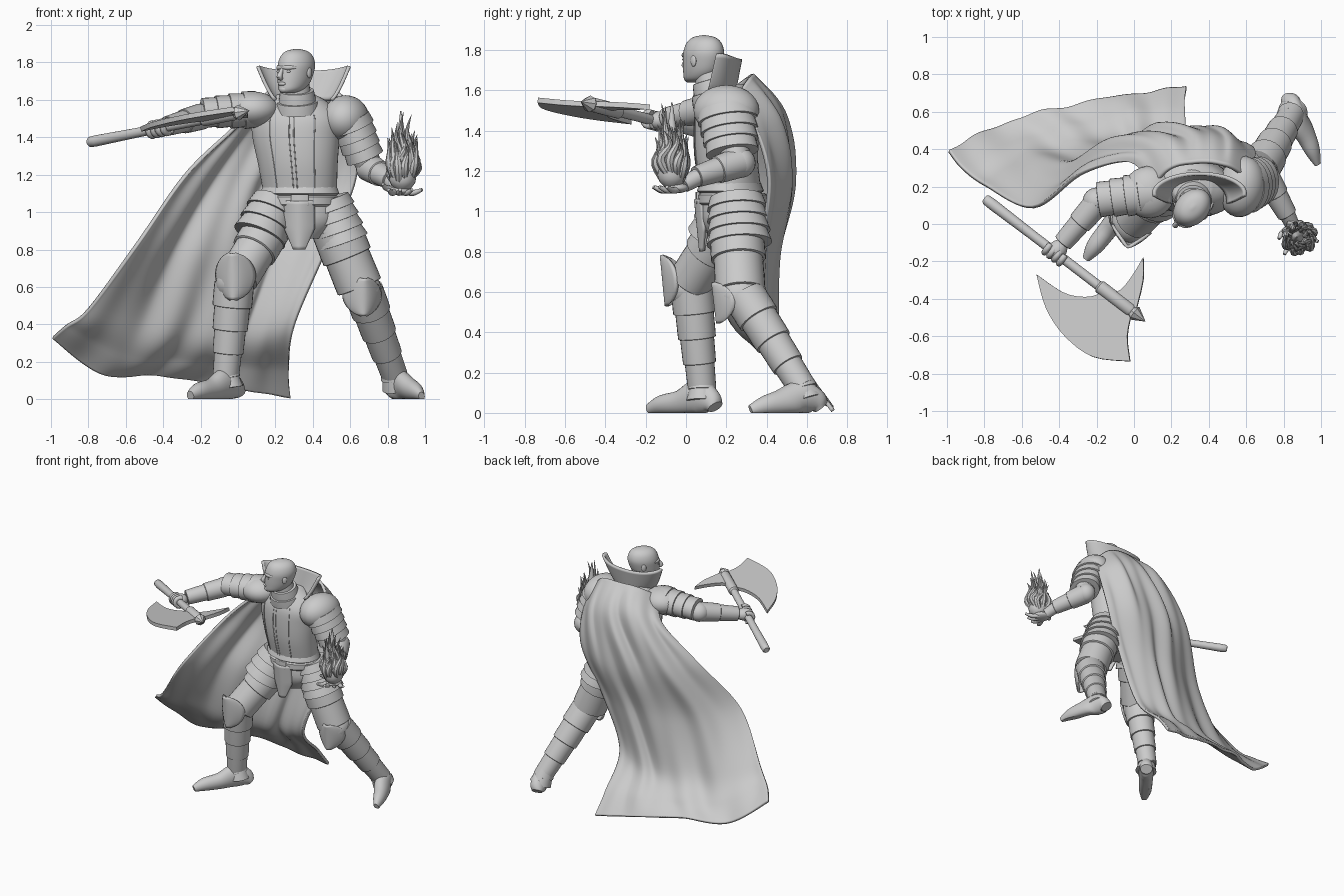
import bpy, bmesh, random
from math import sin, cos, pi, radians
from mathutils import Vector

if "Cube" in bpy.data.objects:
    bpy.data.objects.remove(bpy.data.objects["Cube"])
random.seed(4)

GREY = (0.6, 0.6, 0.6, 1)
clay = bpy.data.materials.new("plain_grey")
clay.use_nodes = True
clay.diffuse_color = GREY
clay.node_tree.nodes["Principled BSDF"].inputs["Base Color"].default_value = GREY
X, Z = Vector((1, 0, 0)), Vector((0, 0, 1))


def mesh(name, verts, faces, thick=0):
    data = bpy.data.meshes.new(name)
    data.from_pydata([(v[0], v[1], max(v[2], 0)) for v in verts], [], faces)
    bm = bmesh.new()
    bm.from_mesh(data)
    bmesh.ops.recalc_face_normals(bm, faces=bm.faces)
    bm.to_mesh(data)
    bm.free()
    obj = bpy.data.objects.new(name, data)
    bpy.context.collection.objects.link(obj)
    data.materials.append(clay)
    for other in bpy.context.selected_objects:
        other.select_set(False)
    obj.select_set(True)
    bpy.context.view_layer.objects.active = obj
    bpy.ops.object.shade_smooth_by_angle(angle=radians(38))
    if thick:
        mod = obj.modifiers.new("thickness", 'SOLIDIFY')
        mod.thickness, mod.offset = thick, 0
    return obj


def at(points, s):
    """Smooth curve through tuples, s from 0 to 1."""
    last = len(points) - 1
    i = min(int(s * last), last - 1)
    t = s * last - i
    p = [points[max(0, min(last, i + k))] for k in (-1, 0, 1, 2)]
    return [0.5 * (2 * b + (c - a) * t + (2*a - 5*b + 4*c - d) * t**2 + (3*b - a - 3*c + d) * t**3)
            for a, b, c, d in zip(*p)]


def resample(points, n):
    return [at(points, i / n) for i in range(n + 1)]


def tube(name, stations, ref=X, axis=None, seg=24):
    """Loft of ellipses; a station is x, y, z, radius and optional second radius."""
    verts, n = [], len(stations)
    for i, s in enumerate(stations):
        t = axis or Vector(stations[min(i + 1, n - 1)][:3]) - Vector(stations[max(i - 1, 0)][:3])
        t = t.normalized()
        side = (ref - t * ref.dot(t)).normalized()
        back = t.cross(side)
        for j in range(seg):
            a = 2 * pi * j / seg
            verts.append(Vector(s[:3]) + side * cos(a) * s[3] + back * sin(a) * s[-1])
    faces = [(i*seg + j, i*seg + (j+1) % seg, (i+1)*seg + (j+1) % seg, (i+1)*seg + j)
             for i in range(n - 1) for j in range(seg)]
    faces += [tuple(range(seg)), tuple(range((n - 1) * seg, n * seg))]
    return mesh(name, verts, faces)


def plated(name, a, b, ra, rb, bands, flat=1, ref=X):
    """Overlapping flared bands from a to b."""
    a, b, stations = Vector(a), Vector(b), []
    for i in range(bands):
        for step, swell in ((0, 0.95), (0.75, 1.03), (0.98, 1.05), (1, 1.0)):
            t = (i + step) / bands
            r = (ra + (rb - ra) * t) * swell
            stations.append((*a.lerp(b, t), r, r * flat))
    return tube(name, stations, ref, b - a, 28)


def ball(name, centre, size, yaw=0):
    rings = [(centre[0], centre[1], centre[2] - size[2] * cos(a), size[0] * sin(a), size[1] * sin(a))
             for a in [0.02 + (pi - 0.04) * i / 14 for i in range(15)]]
    return tube(name, rings, Vector((cos(yaw), sin(yaw), 0)), Z)


def sheet(name, fn, nu, nv, thick):
    verts = [fn(i / nu, j / nv) for j in range(nv + 1) for i in range(nu + 1)]
    w = nu + 1
    faces = [(j*w + i, j*w + i + 1, (j+1)*w + i + 1, (j+1)*w + i) for j in range(nv) for i in range(nu)]
    return mesh(name, verts, faces, thick)


def shield(name, centre, normal, w, h, depth, outline):
    n = Vector(normal).normalized()
    side = n.cross(Z).normalized()
    up = side.cross(n)

    def fn(u, v):
        u, v = 2 * u - 1, 2 * v - 1
        return (Vector(centre) + side * u * w * outline(v) + up * v * h
                - n * depth * (abs(u) ** 1.7 * outline(v)))
    return sheet(name, fn, 14, 14, 0.016)


# Torso, seams, belt
yaw = radians(-10)
turn = Vector((cos(yaw), sin(yaw), 0))
body = [(.33, .23, 1.04, .19, .15), (.33, .22, 1.12, .2, .15), (.32, .2, 1.26, .215, .155),
        (.31, .2, 1.4, .235, .16), (.31, .2, 1.5, .235, .15), (.31, .21, 1.58, .18, .125), (.31, .2, 1.63, .1, .09)]
tube("breastplate", resample(body, 24), turn, Z, 36)
for deg in (-120, -92, -86, -58):
    seam = []
    for x, y, z, rx, ry in resample(body, 24)[4:18]:
        p = Vector((x, y, z)) + turn * cos(radians(deg)) * rx + Z.cross(turn) * sin(radians(deg)) * ry
        seam.append((*p, .003))
    tube("breastplate_seam", seam, seg=8)
tube("breastplate_hem", [(.33, .22, 1.14, .2, .15), (.33, .22, 1.1, .215, .165), (.33, .22, 1.09, .2, .15)], turn, Z)
tube("belt", [(.33, .23, 1.09, .2, .16), (.33, .23, 1.08, .21, .17), (.33, .23, 1.04, .21, .17),
              (.33, .23, 1.03, .2, .16)], turn, Z)
tube("pelvis", resample([(.33, .23, 1.06, .19, .15), (.33, .23, .95, .2, .15), (.33, .22, .86, .12, .1)], 8), turn, Z)
shield("belt_buckle", (.33, .055, 1.065), (-.1, -1, 0), .045, .03, .01, lambda v: 1)
shield("loin_guard", (.325, .06, .93), (-.1, -1, -.1), .08, .13, .04, lambda v: min(1, .35 + .75 * (v + 1)))

# Neck and head, turned toward the axe
neck = [(.32, .15, 1.54, .1), (.315, .13, 1.6, .082), (.31, .11, 1.7, .068)]
tube("neck", resample(neck, 6))
plated("gorget", (.32, .15, 1.54), (.315, .12, 1.65), .125, .085, 2)
look = radians(-44)
face = Vector((cos(look), sin(look), 0))
nape = Z.cross(face)


def head_at(x, y, z):
    return Vector((.31, .085, z)) + face * x + nape * y


skull = [(-.06, 1.638, .03, .042), (-.038, 1.655, .058, .075), (-.017, 1.69, .074, .097), (-.004, 1.74, .084, .109),
         (.004, 1.79, .088, .112), (.006, 1.835, .074, .096), (.006, 1.862, .045, .063), (.006, 1.873, .005, .008)]
tube("head", resample([(*head_at(0, y, z), rx, ry) for y, z, rx, ry in skull], 28), face, Z, 32)
tube("nose", resample([(*head_at(0, y, z), r) for y, z, r in
                       ((-.1, 1.775, .008), (-.117, 1.745, .012), (-.127, 1.722, .016), (-.104, 1.712, .008))], 8), face, seg=12)
tube("brow", resample([(*head_at(x, y, 1.773), r) for x, y, r in
                       ((-.066, -.068, .006), (-.036, -.096, .013), (0, -.105, .009), (.036, -.096, .013), (.066, -.068, .006))], 12), Z, seg=10)
ball("lips", head_at(0, -.109, 1.686), (.026, .012, .011), look)
ball("chin", head_at(0, -.095, 1.657), (.028, .022, .02), look)
for s in (-1, 1):
    ball("ear", head_at(s * .085, .015, 1.745), (.009, .018, .028), look)
    ball("eye", head_at(s * .034, -.095, 1.752), (.015, .01, .008), look)


# Standing collar and cape
def collar(u, v):
    a, flare = radians(-8 + 196 * u), v ** .75
    wing = abs(cos(a)) ** 3 * v * .025
    return (.35 + cos(a) * (.15 + .095 * flare), .125 + .04 * v + sin(a) * (.115 - .01 * v), 1.6 + .155 * v + wing)


sheet("collar", collar, 40, 10, .018)
cape_rows = [
    [(.1, .2, 1.58), (.2, .3, 1.66), (.36, .33, 1.675), (.5, .31, 1.66), (.6, .25, 1.57)],
    [(-.02, .33, 1.45), (.11, .44, 1.5), (.32, .475, 1.48), (.5, .46, 1.45), (.64, .34, 1.42)],
    [(-.28, .27, 1.2), (-.11, .44, 1.17), (.13, .51, 1.13), (.4, .51, 1.12), (.62, .41, 1.15)],
    [(-.54, .09, .83), (-.33, .31, .78), (0, .43, .75), (.25, .44, .75), (.46, .37, .78)],
    [(-.8, .21, .48), (-.5, .35, .4), (-.15, .43, .36), (.1, .45, .36), (.3, .385, .4)],
    [(-.92, .3, .39), (-.62, .44, .23), (-.28, .54, .2), (.04, .61, .17), (.27, .61, .16)],
    [(-.99, .39, .33), (-.73, .52, .14), (-.4, .62, .13), (0, .69, .06), (.28, .73, .01)]]


def cape(u, v):
    x, y, z = at([at(row, u) for row in cape_rows], v)
    strength = sin(pi * u) ** .5 * min(1, v * 4) * (1 - .6 * v * v)
    fold = strength * (.016 * sin(u * 25 + v * 4) + .009 * sin(u * 43 - v * 5))
    return x - fold * .5, y + fold, max(z + fold * .4, .008)


sheet("cape", cape, 90, 50, .02)

# Shoulders and arms
ball("right_shoulder", (.08, .17, 1.55), (.14, .14, .095), yaw)
plated("right_pauldron", (.1, .17, 1.55), (-.19, .13, 1.53), .12, .09, 4, .85, Vector((0, 1, 0)))
ball("right_elbow", (-.2, .12, 1.51), (.075, .075, .07))
plated("right_vambrace", (-.2, .11, 1.51), (-.38, -.1, 1.46), .074, .05, 2, ref=Z)
ball("left_shoulder", (.575, .2, 1.5), (.125, .165, .125), yaw)
plated("left_pauldron", (.595, .2, 1.5), (.68, .23, 1.29), .116, .098, 4, 1.28)
tube("left_upper_arm", [(.66, .23, 1.35, .08), (.71, .26, 1.22, .065)])
ball("left_elbow", (.7, .27, 1.24), (.07, .075, .075))
plated("left_vambrace", (.7, .26, 1.24), (.82, .05, 1.17), .08, .05, 2, ref=Z)
tube("left_wrist", [(.81, .07, 1.175, .045), (.85, -.01, 1.13, .038)], Z)

# Open hand holding the fire
ball("left_palm", (.87, -.05, 1.115), (.06, .065, .026), .5)
for k, (dx, dy) in enumerate(((-.04, -.11), (.01, -.125), (.06, -.11), (.1, -.08))):
    root = Vector((.84 + .018 * k, -.08 + .015 * k, 1.11))
    tip = root + Vector((dx * .9, dy * .75, .01))
    mid = root.lerp(tip, .5) - Z * .012
    tube("left_finger", resample([(*root, .018), (*mid, .016), (*tip, .009)], 6), Z, seg=10)
tube("left_thumb", resample([(.83, -.02, 1.12, .018), (.79, -.05, 1.13, .016), (.775, -.08, 1.15, .008)], 6), Z, seg=10)
tube("flame_core", resample([(.88, -.07, 1.115, .03), (.88, -.07, 1.16, .068), (.88, -.07, 1.24, .068),
                             (.875, -.07, 1.34, .035), (.87, -.07, 1.54, .003)], 16), X, Z)
for k in range(30):
    a, out = k * 2.4, (.25 + .75 * (k / 29)) * .07
    around = Vector((cos(a), sin(a), 0))
    base = Vector((.88, -.07, 1.15 + random.uniform(0, .05))) + around * out * .8
    tall = random.uniform(.75, 1.15) * (.38 - 3 * out)
    sway = Vector((-sin(a), cos(a), 0)) * random.uniform(-.025, .025)
    path = [(*base, .02), (*(base + around * .028 + Z * tall * .35 + sway), .024),
            (*(base + around * .016 + Z * tall * .7 - sway), .012), (*(base + around * .035 + Z * tall), .001)]
    tube("flame_tongue", resample(path, 10), seg=8)

# Axe and gripping hand
butt, crown = Vector((-.79, .13, 1.375)), Vector((.02, -.49, 1.535))
shaft = crown - butt


def on_shaft(t, r):
    return (*(butt + shaft * t), r)


tube("axe_handle", [on_shaft(t, r) for t, r in ((-.01, .02), (0, .028), (.04, .03), (.3, .026), (1, .026))], Z)
tube("axe_socket", [on_shaft(t, r) for t, r in ((.74, .026), (.75, .036), (.95, .036), (.97, .026))], Z)
tube("axe_spike", [on_shaft(t, r) for t, r in ((.96, .03), (.98, .042), (1.05, .001))], Z, seg=8)


def blade(name, outline):
    pts = [(x, y, 1.508 + .14 * (x + .12) - .08 * (y + .38)) for x, y in outline]
    mesh(name, pts, [tuple(range(len(pts)))], .026).data.shade_flat()


arc = resample([(-.52, -.27), (-.47, -.45), (-.37, -.6), (-.22, -.71), (-.02, -.735)], 16)
inner = resample([(-.02, -.735), (-.035, -.6), (-.01, -.47)], 6)
hollow = resample([(-.16, -.36), (-.24, -.39), (-.37, -.37), (-.52, -.27)], 10)
blade("axe_blade", arc + inner[1:] + hollow[:-1])
blade("axe_rear_blade", resample([(-.16, -.37), (-.08, -.36), (-.01, -.28), (.05, -.18)], 8)
      + resample([(.05, -.18), (.05, -.3), (.01, -.47)], 6)[1:])
ball("right_fist", (-.41, -.14, 1.45), (.05, .06, .045), -.65)
for k in range(4):
    c, r = butt + shaft * (.41 + .032 * k), .034
    wrap = Vector((shaft.y, -shaft.x, 0)).normalized()
    ring = [(*(c + wrap * cos(a) * r + Z * sin(a) * r), .017) for a in [radians(-120 + 30 * i) for i in range(9)]]
    tube("right_finger", ring, shaft.normalized(), seg=10)

# Tassets, legs and knee plates
plated("right_tasset", (.2, .22, 1.06), (.115, .15, .87), .125, .14, 3, 1)
plated("left_tasset", (.48, .25, 1.07), (.56, .265, .84), .12, .135, 4, 1.15)
plated("right_thigh", (.17, .2, .93), (0, .02, .65), .13, .105, 2)
plated("left_thigh", (.52, .25, .92), (.65, .27, .6), .14, .118, 2)
ball("right_knee", (-.02, .01, .62), (.1, .11, .1))
ball("left_knee", (.67, .27, .58), (.1, .115, .1))
plated("right_greave", (-.02, .03, .62), (-.065, .08, .12), .112, .066, 4)
plated("left_greave", (.67, .29, .58), (.84, .58, .12), .112, .066, 4)


def pointed(v):
    return max(.02, cos(v * pi / 2)) ** .5


shield("right_knee_plate", (-.03, -.11, .655), (-.2, -1, -.1), .105, .125, .09, pointed)
shield("left_knee_plate", (.675, .145, .545), (.15, -1, -.12), .1, .1, .085, pointed)

# Armoured shoes
shoes = {"right": [(.0, .145, .045, .03), (-.02, .12, .05, .058), (-.07, .06, .056, .08), (-.14, -.03, .052, .052),
                   (-.21, -.12, .046, .04), (-.255, -.185, .022, .018)],
         "left": [(.83, .67, .045, .03), (.84, .64, .05, .058), (.875, .56, .056, .075), (.925, .46, .05, .052),
                  (.955, .39, .04, .038), (.982, .32, .017, .016)]}
for side, path in shoes.items():
    tube(side + "_shoe", resample([(x, y, z, w, z + .008) for x, y, w, z in path], 20), Vector((1, -.7, 0)))
plated("right_ankle", (-.065, .08, .17), (-.05, .08, .06), .06, .075, 2)
plated("left_ankle", (.825, .56, .17), (.85, .6, .06), .066, .076, 2)
